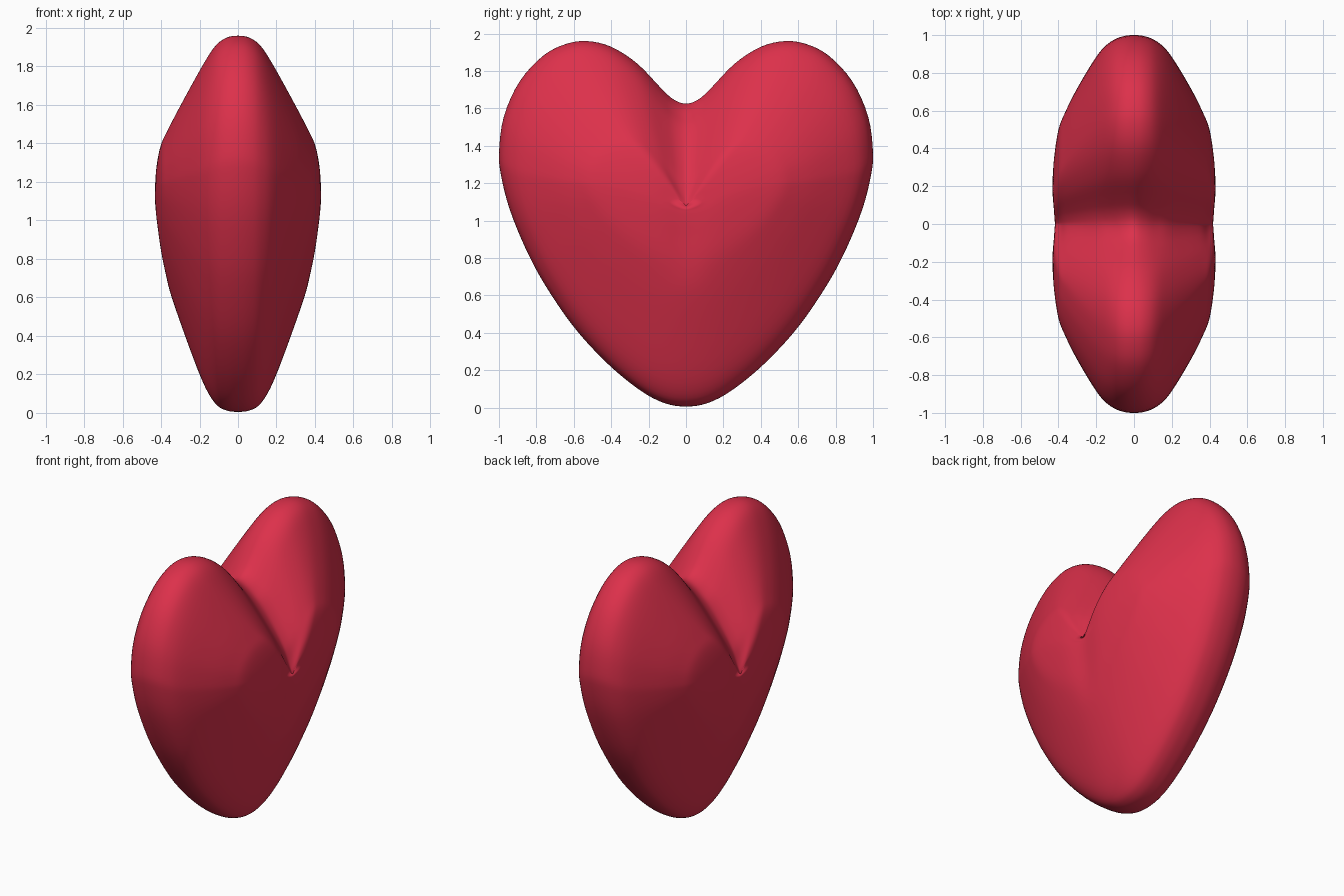
import bpy, bmesh, math

if "Cube" in bpy.data.objects:
    bpy.data.objects.remove(bpy.data.objects["Cube"])

# Half outline of the heart (y, z), bottom tip to cleft
HALF = [(0, .01), (.12, .03), (.25, .10), (.42, .24), (.60, .435), (.76, .67),
        (.86, .86), (.945, 1.07), (.99, 1.25), (1.0, 1.37), (.975, 1.56),
        (.89, 1.75), (.76, 1.89), (.64, 1.95), (.53, 1.965), (.40, 1.935),
        (.26, 1.845), (.14, 1.72), (.07, 1.655), (0, 1.63)]
PEAK, LOW, TOP = .53, .01, 1.965

# Slices through the thickness: x, half width, top, bottom, cleft height
SLICES = [(0, 1.0, 1.965, .01, 1.63), (.06, .993, 1.955, .017, 1.605),
          (.12, .967, 1.91, .055, 1.555), (.19, .90, 1.80, .18, 1.485),
          (.30, .72, 1.60, .475, 1.33), (.365, .59, 1.475, .67, 1.22),
          (.40, .50, 1.40, .80, 1.15), (.422, .36, 1.30, .94, 1.11),
          (.432, .22, 1.20, 1.03, 1.085), (.434, .10, 1.13, 1.06, 1.075)]


def spline(pts, n, closed=False):
    """Smooth curve through points."""
    out, m = [], len(pts)
    for i in range(m if closed else m - 1):
        get = lambda k: pts[k % m] if closed else pts[max(0, min(m - 1, k))]
        a, b, c, d = (get(i + k) for k in (-1, 0, 1, 2))
        for s in range(n):
            t = s / n
            out.append(tuple(.5 * (2 * q + (r - p) * t + (2 * p - 5 * q + 4 * r - u) * t * t
                             + (3 * q - p - 3 * r + u) * t ** 3)
                             for p, q, r, u in zip(a, b, c, d)))
    if not closed:
        out.append(tuple(pts[-1]))
    return out


outline = spline(HALF + [(-y, z) for y, z in HALF[-2:0:-1]], 4, True)
mirrored = [(-s[0],) + s[1:] for s in SLICES[:0:-1]]
slices = spline(mirrored + SLICES, 4)


def valley(x, y):
    """Shallow dip where the two lobes meet."""
    k = min(1, max(0, (abs(x) - .36) / .06))
    return x - math.copysign(.018 * k * math.exp(-(y / .11) ** 2), x)


bm = bmesh.new()
rings = []
for x, w, top, low, cleft in slices:
    ring = []
    base = low + (top - low) * (1.63 - LOW) / (TOP - LOW)
    for y, z in outline:
        zz = low + (top - low) * (z - LOW) / (TOP - LOW)
        if z > 1.6 and abs(y) < PEAK:
            zz += (cleft - base) * (1 - abs(y) / PEAK) ** 1.3
        ring.append(bm.verts.new((valley(x, y * w), y * w, zz)))
    rings.append(ring)
n = len(outline)
for a, b in zip(rings, rings[1:]):
    for i in range(n):
        j = (i + 1) % n
        bm.faces.new((a[i], a[j], b[j], b[i]))
# Close both cheeks
for ring, x in ((rings[0], -.434), (rings[-1], .434)):
    c = bm.verts.new((valley(x, 0), 0, 1.068))
    for i in range(n):
        bm.faces.new((ring[i], ring[(i + 1) % n], c))
for v in bm.verts:
    v.co.z = max(0, v.co.z - .005)
bmesh.ops.recalc_face_normals(bm, faces=bm.faces)
for f in bm.faces:
    f.smooth = True

me = bpy.data.meshes.new("heart")
bm.to_mesh(me)
bm.free()
heart = bpy.data.objects.new("heart", me)
bpy.context.collection.objects.link(heart)

# Soften the loft slightly
sm = heart.modifiers.new("soften", 'SMOOTH')
sm.factor = .5
sm.iterations = 3

red = bpy.data.materials.new("red")
red.diffuse_color = (.72, .03, .07, 1)
red.use_nodes = True
red.node_tree.nodes["Principled BSDF"].inputs["Base Color"].default_value = red.diffuse_color
me.materials.append(red)
